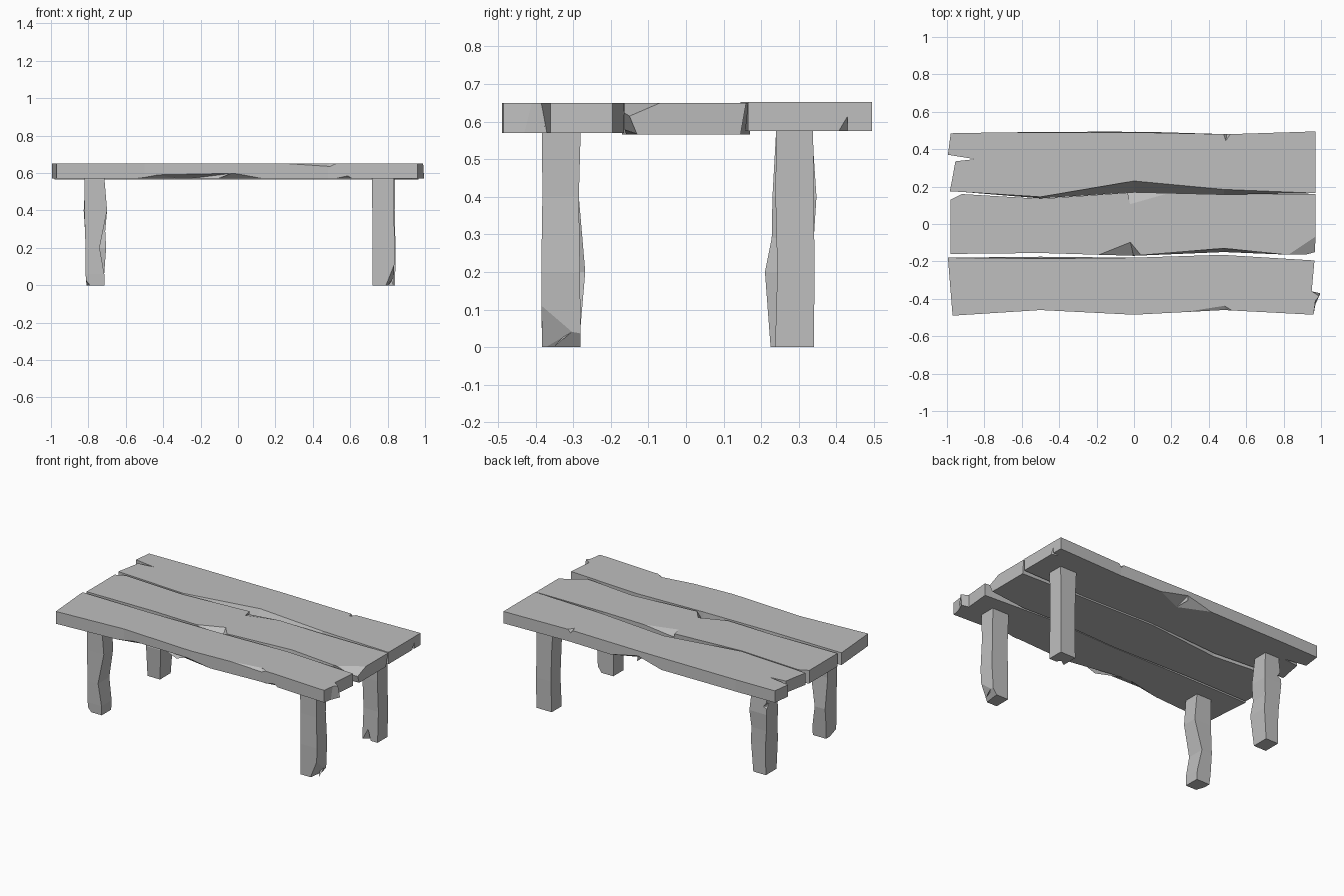
import bpy
import bmesh
from mathutils import Vector

cube = bpy.data.objects.get("Cube")
if cube:
    bpy.data.objects.remove(cube, do_unlink=True)

wood = bpy.data.materials.new("weathered grey")
wood.use_nodes = True
wood.diffuse_color = (0.52, 0.52, 0.52, 1)
wood.node_tree.nodes["Principled BSDF"].inputs["Base Color"].default_value = wood.diffuse_color
wood.node_tree.nodes["Principled BSDF"].inputs["Roughness"].default_value = 0.9

UP, DOWN = Vector((0, 0, 1)), Vector((0, 0, -1))
LEFT, RIGHT = Vector((1, 0, 0)), Vector((-1, 0, 0))
FRONT, BACK = Vector((0, -1, 0)), Vector((0, 1, 0))


def to_object(name, bm):
    bmesh.ops.recalc_face_normals(bm, faces=bm.faces)
    mesh = bpy.data.meshes.new(name)
    bm.to_mesh(mesh)
    bm.free()
    mesh.materials.append(wood)
    obj = bpy.data.objects.new(name, mesh)
    bpy.context.collection.objects.link(obj)
    return obj


def loft(name, rings):
    """Skin a stack of equally long point rings and cap both ends."""
    bm = bmesh.new()
    loops = [[bm.verts.new(p) for p in ring] for ring in rings]
    n = len(loops[0])
    for low, high in zip(loops, loops[1:]):
        for i in range(n):
            j = (i + 1) % n
            bm.faces.new((low[i], low[j], high[j], high[i]))
    bm.faces.new(loops[0])
    bm.faces.new(loops[-1])
    return to_object(name, bm)


def chip(obj, points, outward):
    """Split off the wood outside the plane through three points."""
    bm = bmesh.new()
    for p in points:
        bm.verts.new(p)
        bm.verts.new(Vector(p) + outward * 0.2)
    bmesh.ops.convex_hull(bm, input=bm.verts[:])
    cutter = to_object("chip_cutter", bm)
    cutter.hide_render = True
    mod = obj.modifiers.new("chip", "BOOLEAN")
    mod.operation, mod.solver, mod.object = "DIFFERENCE", "EXACT", cutter
    bpy.context.view_layer.update()
    graph = bpy.context.evaluated_depsgraph_get()
    mesh = bpy.data.meshes.new_from_object(obj.evaluated_get(graph))
    obj.modifiers.clear()
    if len(mesh.polygons) > 4:
        obj.data = mesh
    bpy.data.objects.remove(cutter, do_unlink=True)


def plank(name, outline, bottom, top, lower=None):
    """Outline runs around the plank; lower moves chosen points underneath."""
    lower = lower or {}
    under = [lower.get(i, p) for i, p in enumerate(outline)]
    return loft(name, [[(x, y, bottom) for x, y in under],
                       [(x, y, top) for x, y in outline]])


# Front plank with a broken left end
front = plank("front_plank", [
    (-.97, -.49), (-.5, -.46), (0, -.485), (.48, -.46), (.96, -.485), (.97, -.41),
    (.99, -.385), (.95, -.36), (.965, -.195), (.47, -.165), (0, -.18), (-.5, -.185), (-.995, -.18)],
    .57, .65, {5: (.97, -.43), 6: (.995, -.37), 11: (-.5, -.175)})
chip(front, [(.1, -.49, .655), (.48, -.43, .655), (.5, -.49, .615)], UP + FRONT)
chip(front, [(.48, -.43, .655), (.58, -.49, .655), (.5, -.49, .615)], UP + FRONT)
chip(front, [(-.75, -.5, .565), (-.5, -.5, .605), (-.3, -.4, .565)], DOWN + FRONT)
chip(front, [(-.5, -.5, .605), (.02, -.5, .605), (-.3, -.4, .565)], DOWN + FRONT)
chip(front, [(.02, -.5, .605), (.3, -.5, .565), (-.3, -.4, .565)], DOWN + FRONT)
chip(front, [(.3, -.5, .565), (.5, -.5, .6), (.7, -.42, .565)], DOWN + FRONT)
# Splinter on the broken end
loft("front_plank_splinter", [
    [(.94, -.41, .575), (.975, -.41, .575), (.995, -.375, .58), (.94, -.36, .575)],
    [(.94, -.405, .645), (.96, -.405, .645), (.985, -.38, .625), (.94, -.365, .645)]])

# Middle plank with chipped corners
middle = plank("middle_plank", [
    (-.98, -.16), (-.5, -.155), (0, -.17), (.48, -.13), (.8, -.163), (.97, -.165),
    (.97, .16), (.48, .158), (0, .17), (-.5, .135), (-.92, .16), (-.98, .13)],
    .565, .65, {5: (.965, -.13), 6: (.965, .145), 3: (.48, -.15), 9: (-.5, .12)})
chip(middle, [(.98, -.05, .655), (.8, -.17, .655), (.98, -.175, .6)], UP + FRONT + LEFT)
chip(middle, [(-.02, .1, .652), (-.04, .18, .625), (.26, .18, .652)], UP + BACK)
chip(middle, [(-.22, -.175, .652), (-.02, -.095, .652), (0, -.18, .59)], UP + FRONT)
chip(middle, [(-.02, -.095, .652), (.05, -.18, .652), (0, -.18, .59)], UP + FRONT)
chip(middle, [(.98, -.18, .61), (.98, -.12, .56), (.6, -.165, .56)], DOWN + FRONT)
chip(middle, [(.98, .18, .605), (.98, .14, .56), (.6, .165, .56)], DOWN + BACK)

# Back plank with a split right end
back = plank("back_plank", [
    (-.985, .175), (-.9, .17), (-.5, .145), (0, .23), (.48, .185), (.97, .165),
    (.97, .495), (.5, .48), (0, .49), (-.7, .49), (-.98, .485),
    (-.995, .37), (-.85, .347), (-.955, .335), (-.97, .25)],
    .575, .652, {2: (-.5, .137), 3: (0, .17), 4: (.48, .157), 8: (0, .495)})
chip(back, [(.49, .44, .655), (.47, .5, .655), (.5, .5, .62)], UP + BACK)
chip(back, [(.49, .44, .655), (.5, .5, .62), (.53, .5, .655)], UP + BACK)
chip(back, [(-.2, .5, .57), (0, .51, .63), (.02, .4, .57)], DOWN + BACK)
chip(back, [(.02, .4, .57), (0, .51, .63), (.25, .5, .57)], DOWN + BACK)
chip(back, [(.98, .4, .575), (.975, .43, .62), (.93, .43, .57)], DOWN + LEFT)


def leg(name, rows):
    """Each row gives height, then x and y ranges of a square section."""
    return loft(name, [[(a, c, z), (b, c, z), (b, d, z), (a, d, z)]
                       for z, a, b, c, d in rows])


# Rough-hewn legs
left_leg = leg("front_left_leg", [
    (0, .72, .83, -.383, -.28), (.2, .72, .84, -.385, -.282),
    (.4, .718, .832, -.382, -.285), (.58, .715, .835, -.383, -.28)])
chip(left_leg, [(.85, -.39, .15), (.85, -.27, .06), (.785, -.39, -.01)], LEFT + DOWN * .5)
chip(left_leg, [(.85, -.27, .06), (.785, -.39, -.01), (.8, -.27, -.01)], LEFT + DOWN * .5)

right_leg = leg("front_right_leg", [
    (0, -.81, -.715, -.382, -.285), (.06, -.815, -.715, -.384, -.28),
    (.2, -.815, -.74, -.384, -.268), (.4, -.822, -.7, -.382, -.285),
    (.58, -.82, -.715, -.383, -.282)])
chip(right_leg, [(-.83, -.39, .05), (-.78, -.39, -.01), (-.82, -.27, -.01)], RIGHT + DOWN)

back_left = leg("back_left_leg", [
    (0, .73, .84, .237, .34), (.2, .735, .842, .243, .342),
    (.4, .73, .838, .238, .34), (.58, .72, .84, .24, .338)])
chip(back_left, [(.72, .23, -.01), (.77, .23, .1), (.77, .265, -.01)], FRONT + DOWN * .3)
chip(back_left, [(.77, .23, .1), (.8, .23, -.01), (.77, .265, -.01)], FRONT + DOWN * .3)

back_right = leg("back_right_leg", [
    (0, -.81, -.72, .225, .335), (.2, -.81, -.705, .21, .338),
    (.29, -.818, -.71, .228, .34), (.4, -.825, -.7, .23, .347),
    (.58, -.815, -.715, .24, .335)])
chip(back_right, [(-.79, .355, .44), (-.83, .31, .47), (-.83, .355, .5)], BACK + RIGHT)
chip(back_right, [(-.79, .355, .44), (-.83, .31, .47), (-.83, .355, .42)], BACK + RIGHT)
